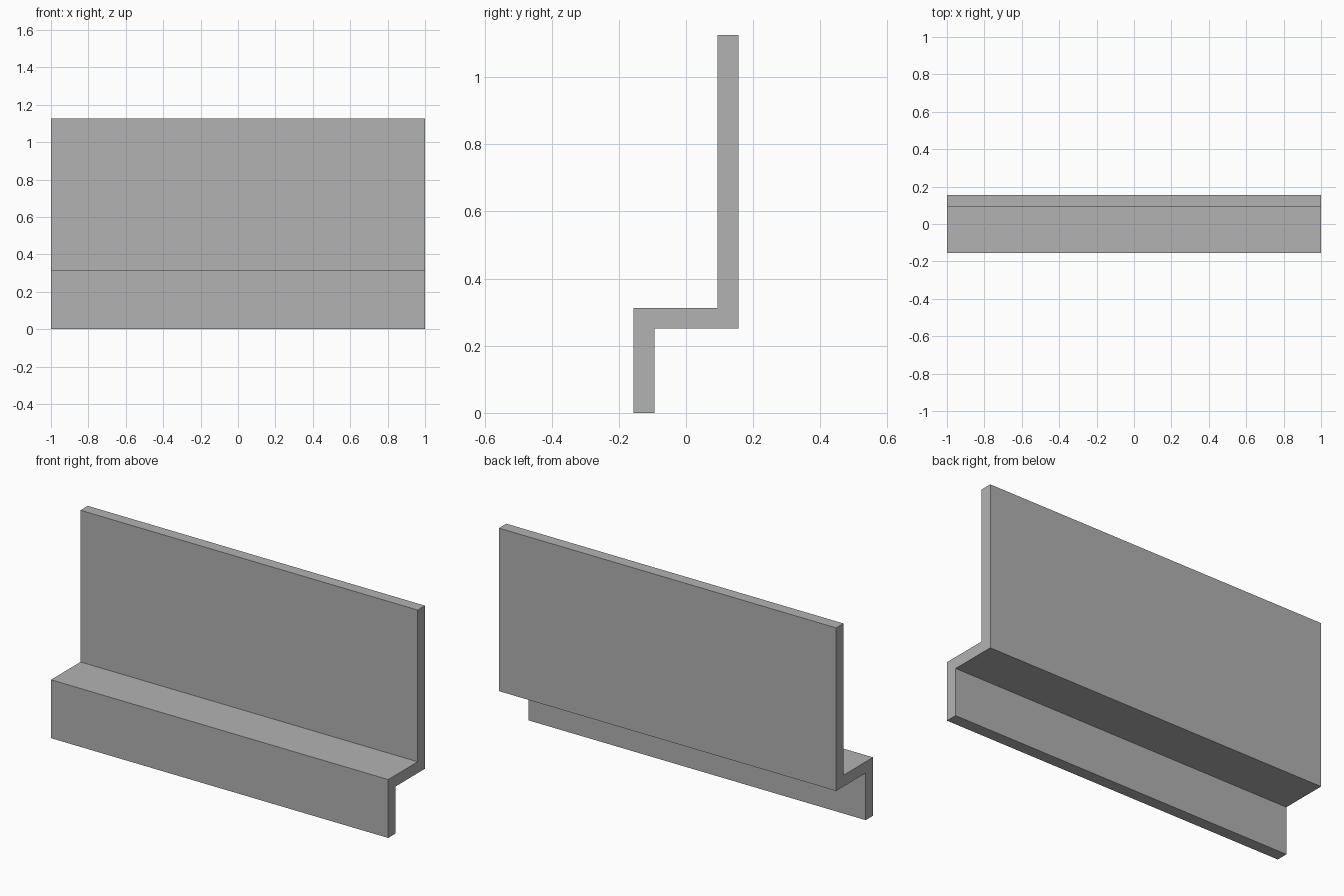
import bpy, bmesh

if "Cube" in bpy.data.objects:
    bpy.data.objects.remove(bpy.data.objects["Cube"])

# Single flat grey
grey = bpy.data.materials.new("plain grey")
grey.diffuse_color = (0.448, 0.448, 0.448, 1.0)
grey.use_nodes = True
grey.node_tree.nodes["Principled BSDF"].inputs["Base Color"].default_value = grey.diffuse_color

# Stepped Z-shaped cross-section (y, z)
profile = [(-0.156, 0.0), (-0.094, 0.0), (-0.094, 0.252), (0.156, 0.252),
           (0.156, 1.126), (0.094, 1.126), (0.094, 0.313), (-0.156, 0.313)]

# Extrude the section along x
bm = bmesh.new()
face = bm.faces.new([bm.verts.new((-1.0, y, z)) for y, z in profile])
ext = bmesh.ops.extrude_face_region(bm, geom=[face], use_keep_orig=True)
moved = [g for g in ext["geom"] if isinstance(g, bmesh.types.BMVert)]
bmesh.ops.translate(bm, verts=moved, vec=(2.0, 0.0, 0.0))
bmesh.ops.recalc_face_normals(bm, faces=bm.faces[:])

mesh = bpy.data.meshes.new("stepped_panel")
bm.to_mesh(mesh)
bm.free()
mesh.materials.append(grey)
panel = bpy.data.objects.new("stepped_panel", mesh)
bpy.context.collection.objects.link(panel)
